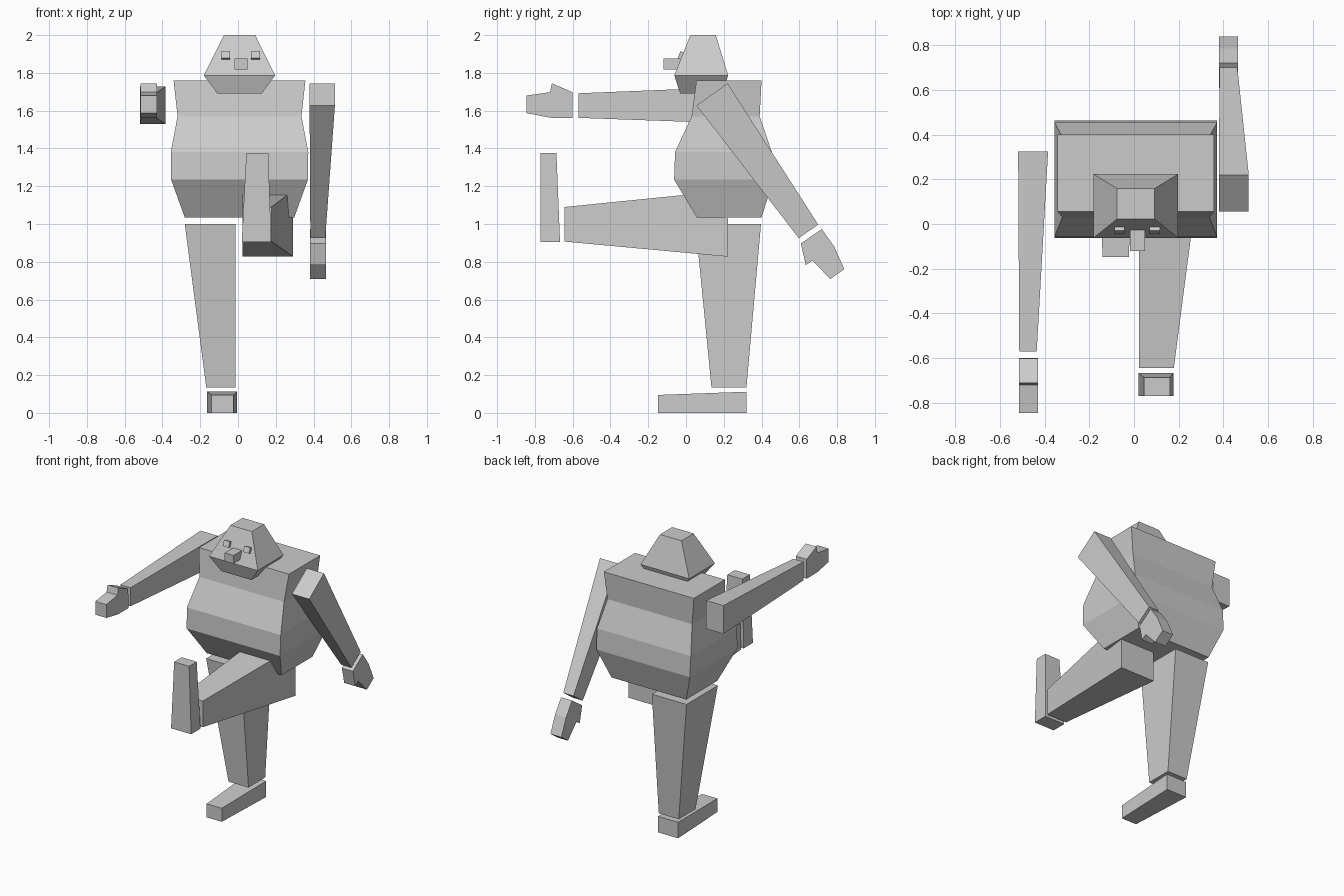
import bpy, bmesh, math

if "Cube" in bpy.data.objects:
    bpy.data.objects.remove(bpy.data.objects["Cube"])


def loft(name, rings):
    """Skin a row of equal-sized point rings and cap both ends."""
    bm = bmesh.new()
    loops = [[bm.verts.new(p) for p in ring] for ring in rings]
    n = len(loops[0])
    for a, b in zip(loops, loops[1:]):
        for i in range(n):
            j = (i + 1) % n
            bm.faces.new((a[i], a[j], b[j], b[i]))
    bm.faces.new(loops[0])
    bm.faces.new(loops[-1])
    bmesh.ops.recalc_face_normals(bm, faces=bm.faces)
    mesh = bpy.data.meshes.new(name)
    bm.to_mesh(mesh)
    bm.free()
    obj = bpy.data.objects.new(name, mesh)
    bpy.context.collection.objects.link(obj)
    return obj


def level(z, x0, x1, y0, y1):
    """Horizontal rectangle."""
    return [(x0, y0, z), (x1, y0, z), (x1, y1, z), (x0, y1, z)]


def end(x0, x1, p, q):
    """End of a limb: the side-view segment p-q (y, z) widened across x."""
    return [(x0, *p), (x1, *p), (x1, *q), (x0, *q)]


def slab(name, x0, x1, profile):
    """Side-view outline (y, z) extruded across x."""
    return loft(name, [[(x, y, z) for y, z in profile] for x in (x0, x1)])


def box(name, centre, size, tilt=0.0):
    bpy.ops.mesh.primitive_cube_add(size=1, location=centre, rotation=(tilt, 0, 0))
    obj = bpy.context.object
    obj.name = name
    obj.scale = size
    return obj


# Torso and head, stacked horizontal sections
MID = 0.008
torso = [(1.035, .29, .057, .40), (1.235, .362, -.063, .463), (1.38, .364, -.058, .455),
         (1.57, .328, .03, .39), (1.76, .349, .055, .40)]
head = [(1.69, .117, -.03, .19), (1.787, .189, -.062, .223), (2.0, .083, .023, .158)]
for name, sections in (("torso", torso), ("head", head)):
    loft(name, [level(z, MID - w, MID + w, f, b) for z, w, f, b in sections])

# Nose and eyes
box("nose", (.015, -.065, 1.847), (.068, .11, .058))
for side, x in (("right", -.065), ("left", .093)):
    box(side + "_eye", (x, -.027, 1.892), (.046, .022, .04), -math.atan2(.085, .213))

# Right arm, reaching forward
loft("right_arm", [end(-.518, -.384, (.325, 1.53), (.325, 1.728)),
                   end(-.513, -.435, (-.57, 1.562), (-.57, 1.692))])
slab("right_hand", -.515, -.43,
     [(-.845, 1.587), (-.845, 1.68), (-.72, 1.698), (-.71, 1.745),
      (-.602, 1.698), (-.60, 1.562), (-.715, 1.562)])

# Left arm, swung back
loft("left_arm", [end(.379, .513, (.22, 1.745), (.056, 1.627)),
                  end(.383, .462, (.70, .997), (.597, .925))])
slab("left_hand", .38, .465,
     [(.719, .973), (.608, .897), (.634, .783), (.669, .806),
      (.764, .709), (.838, .761), (.785, .88)])

# Standing leg and foot
loft("right_leg", [level(1.0, -.282, -.013, .05, .397), level(.135, -.168, -.013, .135, .32)])
loft("right_foot", [end(-.163, -.006, (.32, 0), (.32, .112)),
                    end(-.14, -.023, (-.147, 0), (-.147, .095))])

# Raised leg and foot
loft("left_leg", [end(.023, .291, (.222, .827), (.222, 1.177)),
                  end(.023, .178, (-.644, .907), (-.644, 1.09))])
loft("left_foot", [level(.905, .02, .176, -.77, -.667), level(1.377, .044, .16, -.77, -.686)])
